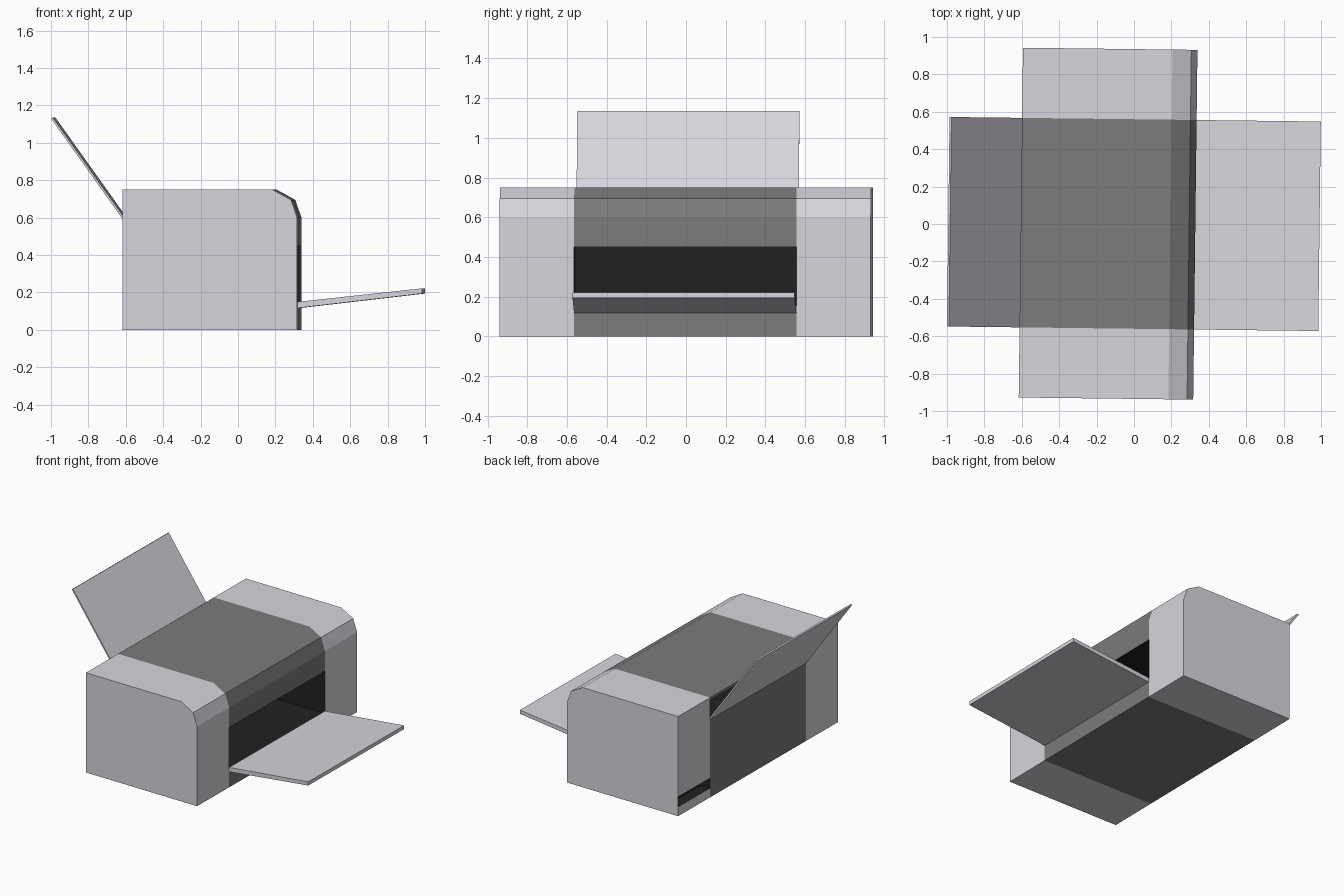
import bpy

if "Cube" in bpy.data.objects:
    bpy.data.objects.remove(bpy.data.objects["Cube"])

TURN = -0.0122          # the whole machine is turned slightly about z
HALF, END = 0.56, 0.935  # half widths of the middle section and of the full body
BACK, FRONT = -0.605, 0.328


def material(name, rgb):
    m = bpy.data.materials.new(name)
    m.diffuse_color = (*rgb, 1)
    m.use_nodes = True
    m.node_tree.nodes["Principled BSDF"].inputs["Base Color"].default_value = m.diffuse_color
    return m


LIGHT = material("light_grey", (0.69, 0.67, 0.72))
DARK = material("dark_grey", (0.2, 0.2, 0.2))
BLACK = material("black", (0.015, 0.015, 0.015))


def prism(name, profile, y0, y1, mat, skip=(), caps=(True, True), inward=False):
    """Extrude an x-z profile (anticlockwise from the front) along y; skip leaves edges open."""
    n = len(profile)
    verts = [(x, y, z) for y in (y0, y1) for x, z in profile]
    faces = [(i, i + n, (i + 1) % n + n, (i + 1) % n) for i in range(n) if i not in skip]
    if caps[0]:
        faces.append(tuple(range(n)))
    if caps[1]:
        faces.append(tuple(reversed(range(n, 2 * n))))
    if inward:
        faces = [tuple(reversed(f)) for f in faces]
    mesh = bpy.data.meshes.new(name)
    mesh.from_pydata(verts, [], faces)
    mesh.materials.append(mat)
    ob = bpy.data.objects.new(name, mesh)
    ob.rotation_euler.z = TURN
    bpy.context.collection.objects.link(ob)
    return ob


def rect(x0, x1, z0, z1):
    return [(x0, z0), (x1, z0), (x1, z1), (x0, z1)]


# Body profile pieces: chamfered front shoulder
shoulder = [(FRONT, 0.60), (0.295, 0.695), (0.195, 0.75), (BACK, 0.75)]
base = [(BACK, 0), (FRONT, 0)]

# End housings, the rear one with a socket slot in its back face
prism("front_end_housing", base + shoulder, -END, -HALF, LIGHT, caps=(True, False))
prism("rear_end_housing", base + shoulder + [(BACK, 0.145), (BACK, 0.07)],
      HALF, END, LIGHT, skip=(6,), caps=(False, True))
prism("socket_recess", rect(BACK, BACK + 0.08, 0.07, 0.145), HALF, END - 0.002, BLACK,
      skip=(3,), inward=True)

# Dark middle section with front output opening and back feed opening
prism("middle_cover",
      base + [(FRONT, 0.13), (FRONT, 0.45)] + shoulder + [(BACK, 0.73), (BACK, 0.60)],
      -HALF, HALF, DARK, skip=(2, 8), caps=(False, False))
prism("output_recess", rect(-0.3, FRONT, 0.13, 0.45), -HALF, HALF, BLACK,
      skip=(1,), inward=True)
prism("feed_recess", rect(BACK, -0.4, 0.60, 0.73), -HALF, HALF, BLACK,
      skip=(3,), inward=True)

# Paper trays
prism("output_tray", [(FRONT, 0.117), (0.992, 0.194), (0.992, 0.222), (FRONT, 0.15)],
      -HALF, HALF, LIGHT)
prism("paper_support", [(BACK, 0.585), (BACK, 0.605), (-0.983, 1.135), (-0.993, 1.13)],
      -HALF, HALF, LIGHT)
